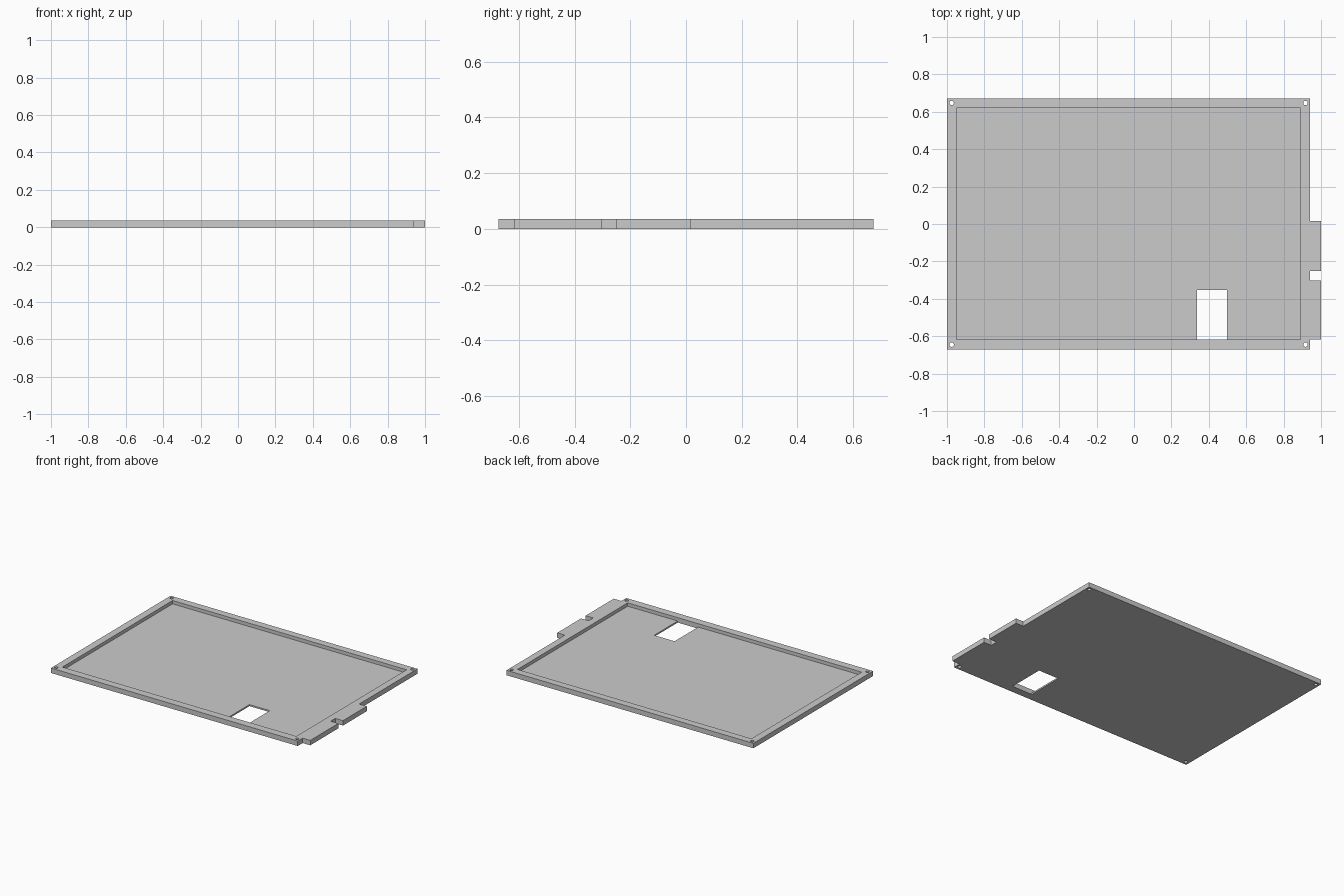
import bpy, bmesh
from mathutils import Matrix

if "Cube" in bpy.data.objects:
    bpy.data.objects.remove(bpy.data.objects["Cube"])

HEIGHT, FLOOR = 0.035, 0.011
EDGE_X, TAB_X, HALF_Y = 0.94, 1.0, 0.672

grey = bpy.data.materials.new("light grey plastic")
grey.use_nodes = True
grey.diffuse_color = (0.6, 0.6, 0.6, 1)
grey.node_tree.nodes["Principled BSDF"].inputs["Base Color"].default_value = grey.diffuse_color


def finish(name, bm):
    bmesh.ops.recalc_face_normals(bm, faces=bm.faces)
    mesh = bpy.data.meshes.new(name)
    bm.to_mesh(mesh)
    bm.free()
    mesh.materials.append(grey)
    obj = bpy.data.objects.new(name, mesh)
    bpy.context.collection.objects.link(obj)
    return obj


def prism(name, outline, z0, z1):
    bm = bmesh.new()
    face = bm.faces.new([bm.verts.new((x, y, z0)) for x, y in outline])
    top = bmesh.ops.extrude_face_region(bm, geom=[face])["geom"]
    verts = [g for g in top if isinstance(g, bmesh.types.BMVert)]
    bmesh.ops.translate(bm, verts=verts, vec=(0, 0, z1 - z0))
    return finish(name, bm)


def box(name, x0, x1, y0, y1, z0, z1):
    return prism(name, [(x0, y0), (x1, y0), (x1, y1), (x0, y1)], z0, z1)


def cut(target, cutter):
    cutter.hide_render = True
    mod = target.modifiers.new(cutter.name, "BOOLEAN")
    mod.operation, mod.solver, mod.object = "DIFFERENCE", "EXACT", cutter
    bpy.context.view_layer.objects.active = target
    bpy.ops.object.modifier_apply(modifier=mod.name)
    bpy.data.objects.remove(cutter)


# Tray outline with two side tabs
outline = [(-1, -HALF_Y), (EDGE_X, -HALF_Y)]
for y0, y1 in ((-0.617, -0.302), (-0.25, 0.017)):
    outline += [(EDGE_X, y0), (TAB_X, y0), (TAB_X, y1), (EDGE_X, y1)]
outline += [(EDGE_X, HALF_Y), (-1, HALF_Y)]
tray = prism("tray", outline, 0, HEIGHT)

# Shallow recess inside the rim
cut(tray, box("recess", -0.948, 0.89, -0.617, 0.62, FLOOR, 0.1))

# Rectangular window through the floor, flush with the front rim
cut(tray, box("window", 0.337, 0.497, -0.617, -0.353, -0.1, 0.1))

# Corner screw holes
bm = bmesh.new()
for x in (-0.975, 0.917):
    for y in (-0.645, 0.647):
        bmesh.ops.create_cone(bm, cap_ends=True, segments=24, radius1=0.012,
                              radius2=0.012, depth=0.2,
                              matrix=Matrix.Translation((x, y, 0)))
cut(tray, finish("screw_holes", bm))
